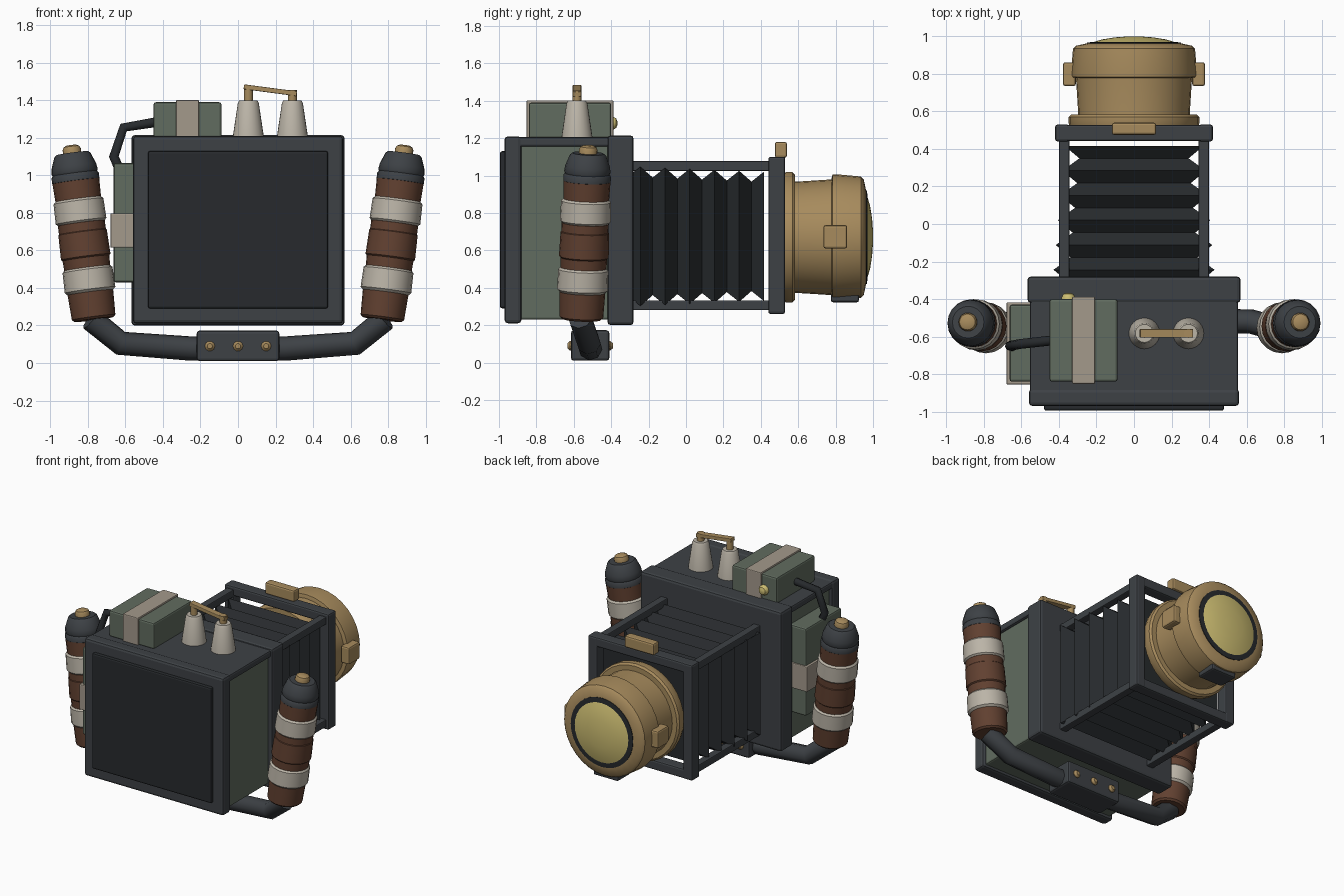
import bpy, bmesh, math
from mathutils import Vector, Matrix

if "Cube" in bpy.data.objects:
    bpy.data.objects.remove(bpy.data.objects["Cube"])


def mat(name, r, g, b):
    m = bpy.data.materials.new(name)
    m.diffuse_color = (r, g, b, 1)
    m.use_nodes = True
    m.node_tree.nodes["Principled BSDF"].inputs["Base Color"].default_value = m.diffuse_color
    return m


DARK = mat("dark_metal", 0.047, 0.053, 0.06)
BLACK = mat("black_leather", 0.02, 0.023, 0.026)
GREEN = mat("green_panel", 0.12, 0.15, 0.115)
BRASS = mat("brass", 0.39, 0.26, 0.11)
GLASS = mat("amber_glass", 0.62, 0.52, 0.17)
BROWN = mat("brown_wrap", 0.12, 0.052, 0.03)
CREAM = mat("cream", 0.5, 0.46, 0.39)
STRAP = mat("strap", 0.37, 0.32, 0.26)


def add(name, bm, material, angle=35):
    bmesh.ops.recalc_face_normals(bm, faces=bm.faces)
    me = bpy.data.meshes.new(name)
    bm.to_mesh(me)
    bm.free()
    me.materials.append(material)
    ob = bpy.data.objects.new(name, me)
    bpy.context.collection.objects.link(ob)
    if angle:
        bpy.ops.object.select_all(action='DESELECT')
        ob.select_set(True)
        bpy.context.view_layer.objects.active = ob
        bpy.ops.object.shade_smooth_by_angle(angle=math.radians(angle))
    return ob


def box(name, x, y, z, material, bevel=0.012, tilt=0):
    """Box from (min, max) ranges, with softened edges."""
    bm = bmesh.new()
    bmesh.ops.create_cube(bm, size=1)
    size = [b - a for a, b in (x, y, z)]
    centre = [(a + b) / 2 for a, b in (x, y, z)]
    bm.transform(Matrix.Translation(centre) @ Matrix.Rotation(tilt, 4, 'Y')
                 @ Matrix.Diagonal((*size, 1)))
    ob = add(name, bm, material, 0)
    if bevel:
        m = ob.modifiers.new("bevel", 'BEVEL')
        m.width, m.segments = bevel, 2
    return ob


def lathe(name, profile, material, base, axis=(0, 0, 1), sides=24):
    """Closed turned part; profile is (radius, distance along axis)."""
    bm = bmesh.new()
    rings = [[bm.verts.new((r * math.cos(math.tau * i / sides),
                            r * math.sin(math.tau * i / sides), h))
              for i in range(sides)] for r, h in profile]
    for a, b in zip(rings, rings[1:]):
        for i in range(sides):
            j = (i + 1) % sides
            bm.faces.new((a[i], a[j], b[j], b[i]))
    bm.faces.new(rings[0])
    bm.faces.new(rings[-1])
    rot = Vector(axis).to_track_quat('Z', 'Y').to_matrix().to_4x4()
    bm.transform(Matrix.Translation(base) @ rot)
    return add(name, bm, material)


def tube(name, points, radius, material):
    cu = bpy.data.curves.new(name, 'CURVE')
    cu.dimensions, cu.bevel_depth, cu.bevel_resolution = '3D', radius, 2
    cu.use_fill_caps = True
    sp = cu.splines.new('POLY')
    sp.points.add(len(points) - 1)
    for p, co in zip(sp.points, points):
        p.co = (*co, 1)
    tmp = bpy.data.objects.new(name + "_path", cu)
    bpy.context.collection.objects.link(tmp)
    me = bpy.data.meshes.new_from_object(
        tmp.evaluated_get(bpy.context.evaluated_depsgraph_get()))
    bpy.data.objects.remove(tmp)
    bm = bmesh.new()
    bm.from_mesh(me)
    add(name, bm, material, 0)


# Camera body
box("body_core", (-.535, .535), (-.93, -.35), (.23, 1.17), GREEN)
box("body_top", (-.555, .555), (-.93, -.35), (1.155, 1.205), DARK)
box("rear_frame", (-.56, .56), (-.97, -.88), (.21, 1.21), DARK, .018)
box("front_frame", (-.568, .568), (-.42, -.28), (.2, 1.215), DARK, .018)
box("back_panel", (-.48, .48), (-.995, -.95), (.29, 1.13), BLACK)

# Bellows: zigzag of shrinking rectangles
CZ = .675
bm = bmesh.new()
rings = []
for k in range(12):
    y = -.31 + k * .066
    t = k / 11
    inset = 0 if k % 2 else 1
    hx = .435 - .065 * t - .085 * inset
    hz = .375 - .03 * t - .055 * inset
    rings.append([bm.verts.new((sx * hx, y, CZ + sz * hz))
                  for sx, sz in ((-1, -1), (1, -1), (1, 1), (-1, 1))])
for a, b in zip(rings, rings[1:]):
    for i in range(4):
        j = (i + 1) % 4
        bm.faces.new((a[i], a[j], b[j], b[i]))
bm.faces.new(rings[0])
bm.faces.new(rings[-1])
add("bellows", bm, BLACK, 0)

# Rails and front standard
for s in (-1, 1):
    for z in (.28, 1.025):
        box("rail", tuple(sorted((s * .345, s * .40))), (-.3, .46), (z, z + .053), DARK, .006)
    box("standard_post", tuple(sorted((s * .345, s * .42))), (.44, .53), (.26, 1.1), DARK)
for z in (.26, 1.03):
    box("standard_crossbar", (-.42, .42), (.442, .528), (z, z + .07), DARK)
box("standard_clip", (-.118, .118), (.475, .54), (1.095, 1.18), BRASS)

# Lens barrel, hood, trim ring and glass
Y = (0, 1, 0)
LENS = (0, 0, .67)
lathe("lens_flange", [(.335, .5), (.348, .535), (.348, .57), (.335, .583)], BRASS, LENS, Y, 32)
lathe("lens_barrel", [(.30, .5), (.298, .6), (.31, .79)], BRASS, LENS, Y, 32)
lathe("lens_hood", [(.31, .777), (.335, .783), (.337, .80), (.325, .935), (.31, .95),
                    (.25, .963)], BRASS, LENS, Y, 32)
lathe("lens_trim", [(.25, .94), (.25, .967), (.225, .97)], BLACK, LENS, Y, 32)
lathe("lens_glass", [(.222, .94), (.222, .968), (.17, .984), (.1, .995), (.03, 1.0)],
      GLASS, LENS, Y, 32)
for s in (-1, 1):
    box("lens_tab", tuple(sorted((s * .31, s * .378))), (.735, .862), (.61, .735), BRASS)
box("lens_lower_tab", (-.1, .1), (.775, .925), (.322, .37), DARK)

# Grips on both sides, leaning outwards
for s in (-1, 1):
    base = Vector((s * .768, -.56, .232))
    top = Vector((s * .888, -.522, 1.15))
    axis = (top - base).normalized()

    def grip(name, profile, material):
        lathe(name, profile, material, base, axis, 20)

    for a, b, r0, r1 in ((0, .17, .117, .123), (.26, .35, .123, .126), (.325, .48, .133, .130),
                         (.46, .53, .126, .126), (.62, .76, .122, .126)):
        grip("grip_wrap", [(r0 - .012, a), (r0, a + .012), (r1, b - .012), (r1 - .012, b)], BROWN)
    for a in (.145, .515):
        grip("grip_band", [(.122, a), (.136, a + .014), (.134, a + .121), (.12, a + .135)], CREAM)
    grip("grip_cap", [(.115, .735), (.127, .745), (.127, .775), (.12, .785), (.124, .795),
                      (.12, .825), (.097, .885), (.085, .895)], DARK)
    grip("grip_button", [(.048, .88), (.049, .915), (.042, .93), (.025, .938)], BRASS)

# Lower carrying bar
half = [(.785, -.565, .235), (.625, -.52, .105), (.25, -.512, .077)]
tube("carry_bar", [(-x, y, z) for x, y, z in half] + half[::-1], .065, DARK)
box("bar_clamp", (-.22, .22), (-.615, -.41), (.01, .173), DARK, .015)
for x in (-.15, 0, .15):
    for y, d in ((-.61, -1), (-.415, 1)):
        lathe("clamp_bolt", [(.027, -.01), (.027, .01), (.014, .024)], BRASS,
              (x, y, .09), (0, d, 0), 10)

# Strapped packs on top and left side, with cable
box("top_pack", (-.45, -.088), (-.84, -.4), (1.2, 1.39), GREEN)
box("top_strap", (-.33, -.208), (-.852, -.388), (1.2, 1.402), STRAP, .006)
lathe("pack_lamp", [(.036, -.02), (.036, .01), (.026, .027), (.01, .033)], GLASS,
      (-.35, -.4, 1.28), Y, 14)
box("side_pack", (-.663, -.52), (-.84, -.43), (.43, 1.065), GREEN)
box("side_strap", (-.68, -.52), (-.855, -.418), (.615, .798), STRAP, .006)
tube("cable", [(-.43, -.62, 1.285), (-.61, -.64, 1.255), (-.662, -.65, 1.1),
               (-.635, -.65, 1.04)], .026, BLACK)

# Insulators with linking bar
for x, h in ((.055, 1.475), (.29, 1.455)):
    lathe("insulator", [(.083, 1.2), (.08, 1.225), (.056, 1.385), (.048, 1.4)], CREAM,
          (x, -.583, 0))
    lathe("terminal", [(.024, 1.39), (.024, h)], BRASS, (x, -.583, 0), sides=12)
box("link_bar", (.03, .315), (-.606, -.56), (1.441, 1.467), BRASS, .004, math.radians(7.5))
